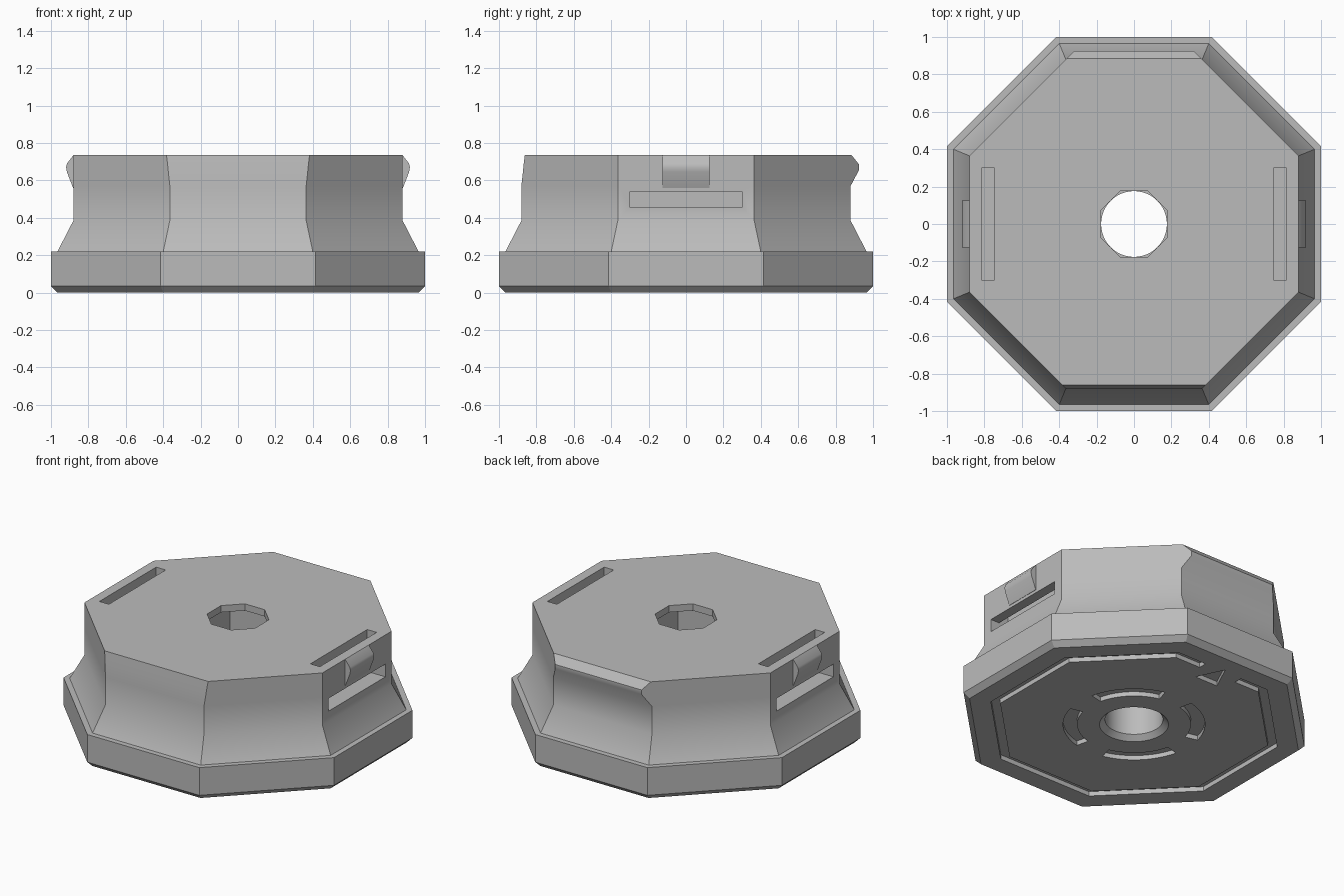
import bpy, bmesh, math
from mathutils import Vector

if "Cube" in bpy.data.objects:
    bpy.data.objects.remove(bpy.data.objects["Cube"], do_unlink=True)

grey = bpy.data.materials.new("plain_grey")
grey.use_nodes = True
grey.diffuse_color = (0.5, 0.5, 0.5, 1)
grey.node_tree.nodes["Principled BSDF"].inputs["Base Color"].default_value = (0.5, 0.5, 0.5, 1)


def loft(name, rings):
    """Skin closed rings of points, capping both ends."""
    bm = bmesh.new()
    loops = [[bm.verts.new(p) for p in ring] for ring in rings]
    n = len(loops[0])
    for a, b in zip(loops, loops[1:]):
        for i in range(n):
            j = (i + 1) % n
            bm.faces.new((a[i], a[j], b[j], b[i]))
    bm.faces.new(loops[0][::-1])
    bm.faces.new(loops[-1])
    bmesh.ops.recalc_face_normals(bm, faces=bm.faces)
    mesh = bpy.data.meshes.new(name)
    bm.to_mesh(mesh)
    bm.free()
    mesh.materials.append(grey)
    obj = bpy.data.objects.new(name, mesh)
    bpy.context.collection.objects.link(obj)
    return obj


def octagon(z, apothem, back=None, front=None):
    """Octagon whose back and front sides may sit nearer or farther."""
    a = [apothem] * 8
    a[2] = back or apothem
    a[6] = front or apothem
    pts = []
    for i in range(8):
        t, u = math.radians(45 * i), math.radians(45 * i + 45)
        p, q = a[i], a[(i + 1) % 8]
        s = math.sin(u - t)
        pts.append((( p * math.sin(u) - q * math.sin(t)) / s,
                    (q * math.cos(t) - p * math.cos(u)) / s, z))
    return pts


def circle(z, r, n=48):
    return [(r * math.cos(math.tau * i / n), r * math.sin(math.tau * i / n), z) for i in range(n)]


def prism(name, outline, z0, z1):
    return loft(name, [[(x, y, z) for x, y in outline] for z in (z0, z1)])


def side_extrusion(name, profile, half, side):
    """Extrude an x-z profile along y, on the +x or -x side."""
    return loft(name, [[(side * x, y, z) for x, z in profile] for y in (-half, half)])


def boolean(target, tool, operation="DIFFERENCE"):
    mod = target.modifiers.new("cut", "BOOLEAN")
    mod.operation, mod.solver, mod.object = operation, "EXACT", tool
    bpy.context.view_layer.objects.active = target
    bpy.ops.object.modifier_apply(modifier=mod.name)
    bpy.data.objects.remove(tool, do_unlink=True)


def smooth(obj):
    bpy.ops.object.select_all(action="DESELECT")
    obj.select_set(True)
    bpy.context.view_layer.objects.active = obj
    bpy.ops.object.shade_smooth_by_angle(angle=math.radians(30))


# Flanged octagonal body with a ridge along the back and a leaning front
body = loft("body", [
    octagon(0, 0.965), octagon(0.035, 1), octagon(0.22, 1), octagon(0.22, 0.965),
    octagon(0.385, 0.88), octagon(0.57, 0.88),
    octagon(0.655, 0.88, 0.925, 0.871), octagon(0.685, 0.88, 0.925, 0.868),
    octagon(0.735, 0.88, 0.885, 0.862)])

# Central bore: chamfered round hole, square cavity, octagonal mouth
boolean(body, loft("bore", [circle(-0.02, 0.23), circle(0.032, 0.176), circle(0.6, 0.176)]))
boolean(body, prism("cavity", [(-0.2, -0.2), (0.2, -0.2), (0.2, 0.2), (-0.2, 0.2)], 0.45, 0.69))
boolean(body, loft("mouth", [octagon(0.65, 0.177), octagon(0.8, 0.177)]))

# Strap channels running from each side up through the top
channel = [(0.745, 0.8), (0.745, 0.455), (1, 0.455), (1, 0.54), (0.815, 0.54), (0.815, 0.8)]
for side in (1, -1):
    boolean(body, side_extrusion("channel", channel, 0.3, side))

# Octagonal groove underneath, broken at the back by an arrow
groove = loft("groove", [octagon(-0.1, 0.84), octagon(0.03, 0.84)])
boolean(groove, loft("island", [octagon(-0.2, 0.785), octagon(0.2, 0.785)]))
boolean(groove, prism("gap", [(-0.14, 0.6), (0.14, 0.6), (0.14, 1), (-0.14, 1)], -0.2, 0.2))
boolean(body, groove)
boolean(body, prism("arrow", [(-0.085, 0.68), (0.085, 0.68), (0, 0.86)], -0.1, 0.03))

# Four curved grooves around the bore
steps = 12
gap = 0.24
for k in range(4):
    angles = [math.pi / 2 * k + gap + (math.pi / 2 - 2 * gap) * i / steps for i in range(steps + 1)]
    outline = [(0.43 * math.cos(a), 0.43 * math.sin(a)) for a in angles]
    outline += [(0.345 * math.cos(a), 0.345 * math.sin(a)) for a in reversed(angles)]
    boolean(body, prism("arc", outline, -0.1, 0.03))
smooth(body)

# Small catches above the side slots
catch = [(0.86, 0.56), (0.882, 0.56), (0.915, 0.645), (0.919, 0.67), (0.914, 0.69), (0.88, 0.735), (0.86, 0.735)]
for side, word in ((1, "left"), (-1, "right")):
    smooth(side_extrusion(word + "_catch", catch, 0.125, side))
